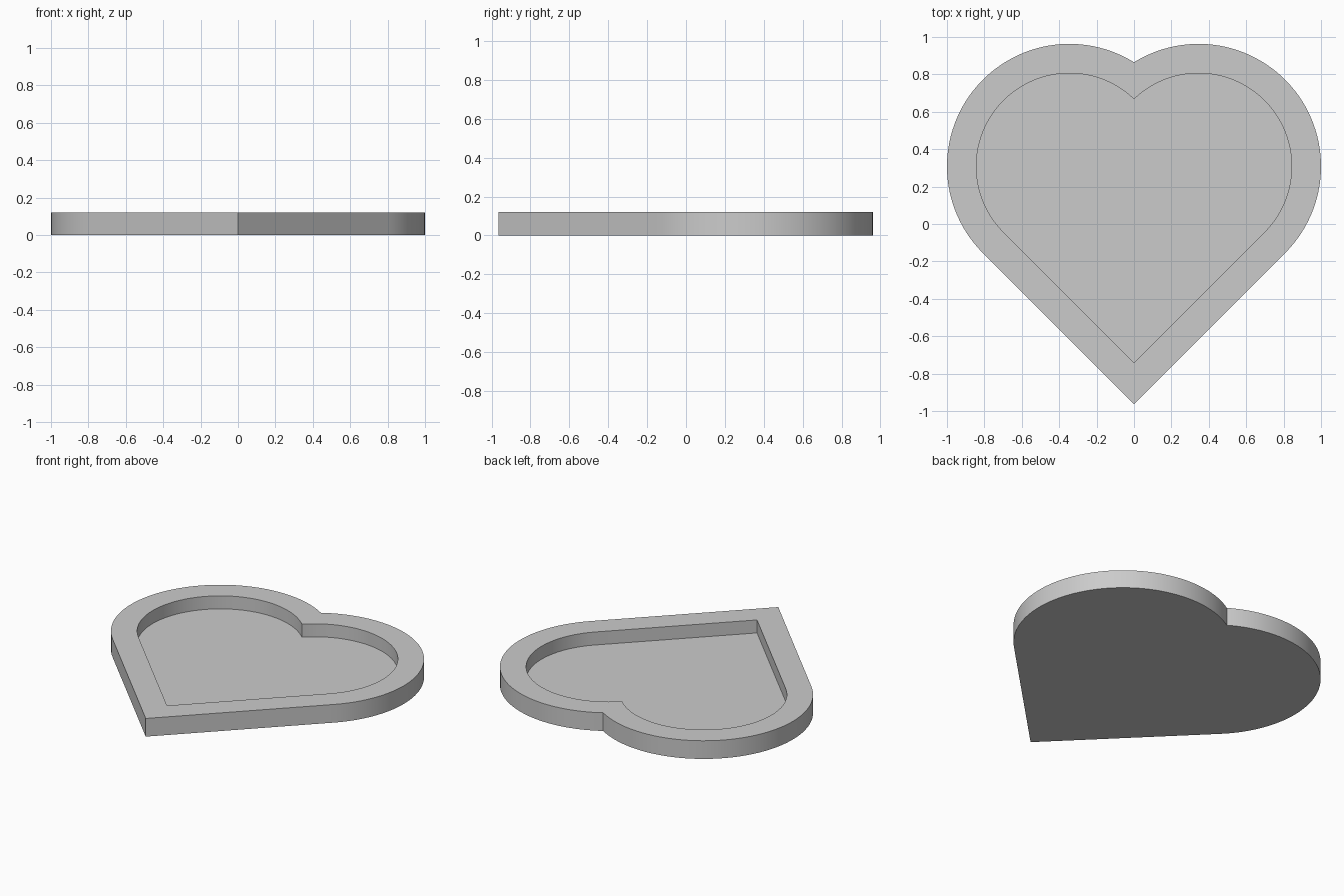
import bpy, bmesh
from math import acos, cos, sin, pi, radians

cube = bpy.data.objects.get("Cube")
if cube:
    bpy.data.objects.remove(cube, do_unlink=True)

LOBE_X, LOBE_Y = 0.345, 0.308      # centre of the rounded lobe
OUTER_R, INNER_R = 0.655, 0.498
HEIGHT, FLOOR = 0.12, 0.034
STEPS = 56

grey = bpy.data.materials.new("light_grey")
grey.use_nodes = True
colour = (0.6, 0.6, 0.6, 1)
grey.diffuse_color = colour
grey.node_tree.nodes["Principled BSDF"].inputs["Base Color"].default_value = colour


def heart(radius):
    """Outline from the bottom tip, up the +x lobe to the notch, and back down the -x lobe."""
    notch = acos(-LOBE_X / radius)
    start = -pi / 4
    tip_y = LOBE_Y - LOBE_X - radius * 2 ** 0.5
    arc = []
    for i in range(STEPS + 1):
        a = start + (notch - start) * i / STEPS
        arc.append((LOBE_X + radius * cos(a), LOBE_Y + radius * sin(a)))
    arc[-1] = (0, arc[-1][1])
    return [(0, tip_y)] + arc + [(-x, y) for x, y in reversed(arc[:-1])]


bm = bmesh.new()


def ring(radius, z):
    return [bm.verts.new((x, y, z)) for x, y in heart(radius)]


def bridge(a, b):
    n = len(a)
    for i in range(n):
        j = (i + 1) % n
        bm.faces.new((a[i], a[j], b[j], b[i]))


# Underside, outer wall, rim, recess wall and recess floor
rings = [ring(INNER_R, 0), ring(OUTER_R, 0), ring(OUTER_R, HEIGHT),
         ring(INNER_R, HEIGHT), ring(INNER_R, FLOOR)]
for a, b in zip(rings, rings[1:]):
    bridge(a, b)
bm.faces.new(rings[0])
bm.faces.new(rings[-1])
bmesh.ops.recalc_face_normals(bm, faces=bm.faces)

mesh = bpy.data.meshes.new("heart_tray")
bm.to_mesh(mesh)
bm.free()
mesh.materials.append(grey)
tray = bpy.data.objects.new("heart_tray", mesh)
bpy.context.collection.objects.link(tray)

# Smooth curved walls, crisp rims and corners
bpy.ops.object.select_all(action='DESELECT')
tray.select_set(True)
bpy.context.view_layer.objects.active = tray
bpy.ops.object.shade_smooth_by_angle(angle=radians(30))
